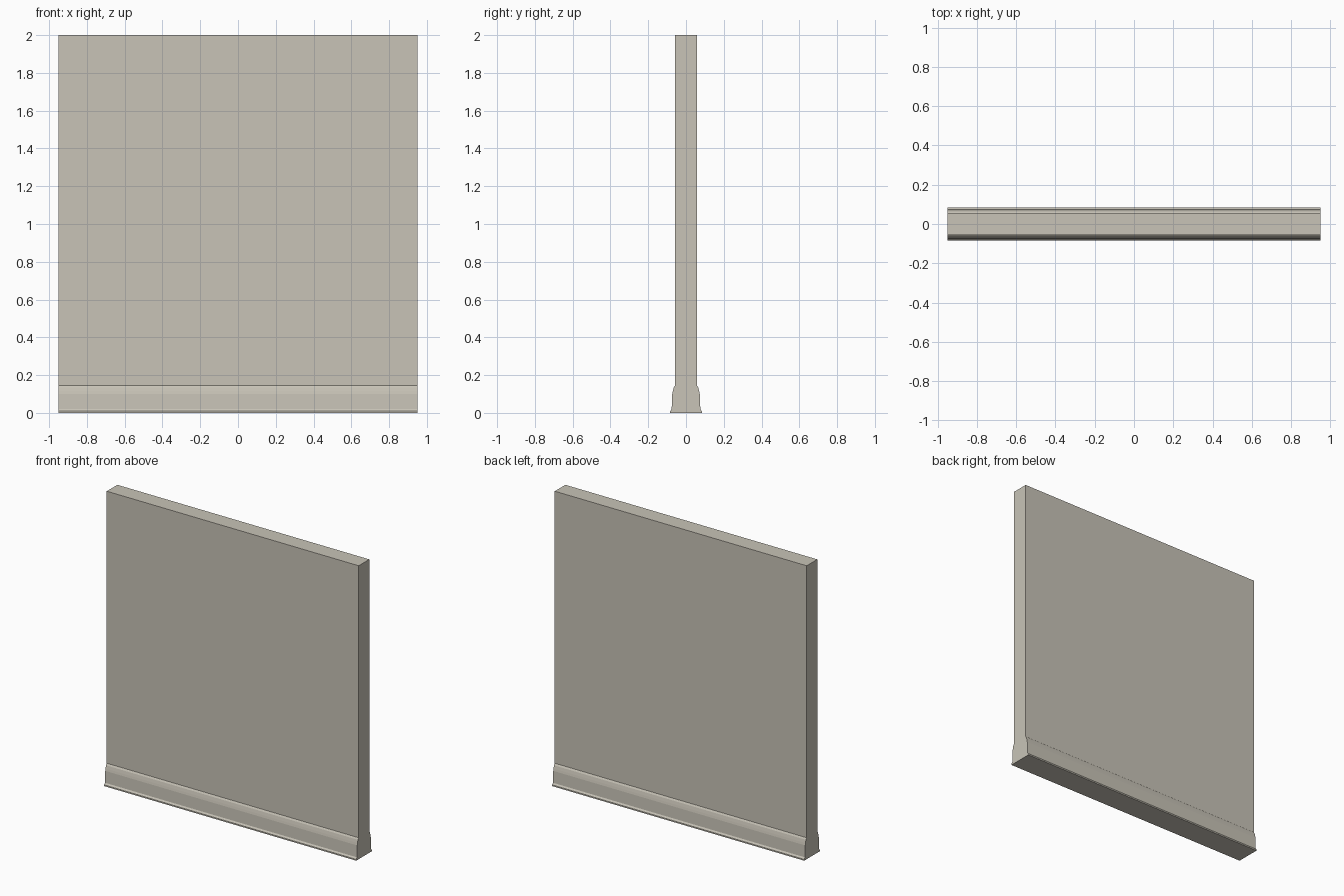
import bpy
import bmesh

cube = bpy.data.objects.get("Cube")
if cube:
    bpy.data.objects.remove(cube, do_unlink=True)

HALF_WIDTH = 0.95
HALF_DEPTH = 0.057

plaster = bpy.data.materials.new("warm_grey_plaster")
plaster.use_nodes = True
plaster.diffuse_color = (0.58, 0.55, 0.475, 1)
plaster.node_tree.nodes["Principled BSDF"].inputs["Base Color"].default_value = plaster.diffuse_color


def extrude_profile(name, profile):
    """Sweep a closed (y, z) profile along the width of the wall."""
    bm = bmesh.new()
    face = bm.faces.new([bm.verts.new((-HALF_WIDTH, y, z)) for y, z in profile])
    swept = bmesh.ops.extrude_face_region(bm, geom=[face])["geom"]
    verts = [v for v in swept if isinstance(v, bmesh.types.BMVert)]
    bmesh.ops.translate(bm, verts=verts, vec=(2 * HALF_WIDTH, 0, 0))
    bmesh.ops.recalc_face_normals(bm, faces=bm.faces)
    mesh = bpy.data.meshes.new(name)
    bm.to_mesh(mesh)
    bm.free()
    mesh.materials.append(plaster)
    obj = bpy.data.objects.new(name, mesh)
    bpy.context.collection.objects.link(obj)
    return obj


# Wall panel
extrude_profile("wall_panel", [(-HALF_DEPTH, 0), (HALF_DEPTH, 0), (HALF_DEPTH, 2), (-HALF_DEPTH, 2)])

# Moulded skirting: toe, flat face, then sloped cap, on both sides
skirting = [(HALF_DEPTH, 0), (0.084, 0), (0.084, 0.009), (0.076, 0.02), (0.073, 0.1),
            (0.07, 0.115), (0.065, 0.135), (0.06, 0.143), (HALF_DEPTH, 0.146)]
for name, side in (("front_skirting", -1), ("back_skirting", 1)):
    extrude_profile(name, [(side * y, z) for y, z in skirting])
